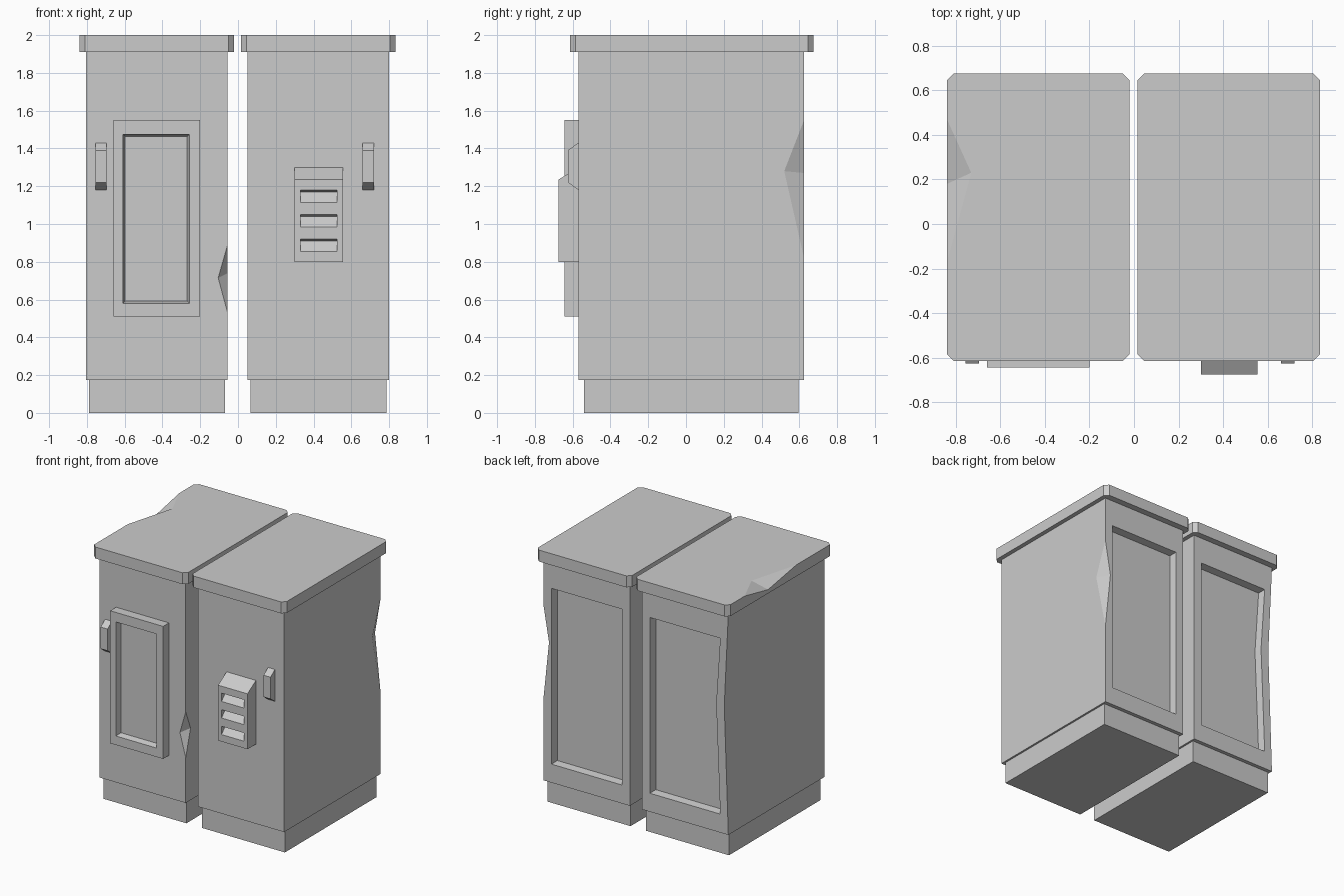
import bpy, bmesh
from mathutils import Vector

if "Cube" in bpy.data.objects:
    bpy.data.objects.remove(bpy.data.objects["Cube"])


def finish(bm, name):
    bmesh.ops.recalc_face_normals(bm, faces=bm.faces[:])
    me = bpy.data.meshes.new(name)
    bm.to_mesh(me)
    bm.free()
    ob = bpy.data.objects.new(name, me)
    bpy.context.collection.objects.link(ob)
    return ob


def box_bm(lo, hi):
    bm = bmesh.new()
    bmesh.ops.create_cube(bm, size=1)
    lo, hi = Vector(lo), Vector(hi)
    for v in bm.verts:
        v.co = (lo + hi) / 2 + v.co * (hi - lo)
    bm.normal_update()
    return bm


def recess(bm, side, x0, x1, z0, z1, depth, taper):
    """Sink a rectangular pocket into the face that points along side * y."""
    f = max(bm.faces, key=lambda f: f.normal.y * side)
    c = f.calc_center_median()
    for t, d in ((0, 0), (taper, depth)):
        bmesh.ops.inset_individual(bm, faces=[f], thickness=0.005)
        for v in f.verts:
            v.co = (x0 + t if v.co.x < c.x else x1 - t,
                    c.y - side * d,
                    z0 + t if v.co.z < c.z else z1 - t)


def prism(name, profile, x0, x1):
    """Extrude a (y, z) profile along x."""
    bm = bmesh.new()
    f = bm.faces.new([bm.verts.new((x0, y, z)) for y, z in profile])
    ext = bmesh.ops.extrude_face_region(bm, geom=[f])["geom"]
    bmesh.ops.translate(bm, vec=(x1 - x0, 0, 0),
                        verts=[g for g in ext if isinstance(g, bmesh.types.BMVert)])
    return finish(bm, name)


def cut(ob, cutter):
    cutter.hide_render = True
    cutter.display_type = 'WIRE'
    m = ob.modifiers.new("cut", 'BOOLEAN')
    m.operation = 'DIFFERENCE'
    m.solver = 'EXACT'
    m.object = cutter


def chip(ob, points):
    """Chip an edge: two ends on the edge, two apexes, one outer point."""
    bm = bmesh.new()
    for p in points:
        bm.verts.new(p)
    bmesh.ops.convex_hull(bm, input=bm.verts[:])
    cut(ob, finish(bm, ob.name + "_chip_cutter"))


parts = {}
for side, cx in (("left", -0.43), ("right", 0.425)):
    # Plinth
    finish(box_bm((cx - 0.36, -0.54, 0), (cx + 0.36, 0.595, 0.175)), side + "_plinth")

    # Body with recessed back panel
    bm = box_bm((cx - 0.375, -0.57, 0.175), (cx + 0.375, 0.625, 1.91))
    recess(bm, 1, cx - 0.305, cx + 0.305, 0.32, 1.70, 0.06, 0.008)
    if side == "left":
        # Buckled back corner
        geom = bm.verts[:] + bm.edges[:] + bm.faces[:]
        bmesh.ops.bisect_plane(bm, geom=geom, plane_co=(0, 0, 1.18), plane_no=(0, 0, 1))
        for v in bm.verts:
            if abs(v.co.z - 1.18) < 0.01 and v.co.x < -0.7 and v.co.y > 0.5:
                v.co.x += 0.035
    parts[side + "_body"] = finish(bm, side + "_body")

    # Lid with chamfered corners
    bm = box_bm((cx - 0.409, -0.615, 1.91), (cx + 0.409, 0.675, 2.0))
    upright = [e for e in bm.edges if abs(e.verts[0].co.z - e.verts[1].co.z) > 0.05]
    bmesh.ops.bevel(bm, geom=upright, offset=0.03, segments=1, affect='EDGES')
    parts[side + "_lid"] = finish(bm, side + "_lid")

    # Handle
    hx = -0.725 if side == "left" else 0.69
    prism(side + "_handle", [(-0.57, 1.43), (-0.625, 1.39), (-0.625, 1.22), (-0.57, 1.18)],
          hx - 0.03, hx + 0.03)

# Front door panel
bm = box_bm((-0.66, -0.643, 0.51), (-0.20, -0.57, 1.55))
recess(bm, -1, -0.61, -0.257, 0.58, 1.475, 0.045, 0.012)
finish(bm, "front_panel")

# Louvred vent box
vent = prism("vent_box", [(-0.57, 0.80), (-0.675, 0.80), (-0.675, 1.235), (-0.57, 1.30)],
             0.30, 0.555)
for i in range(3):
    z = 0.855 + 0.13 * i
    cut(vent, prism("vent_slot_cutter",
                    [(-0.695, z - 0.022), (-0.675, z), (-0.625, z + 0.054),
                     (-0.675, z + 0.065), (-0.695, z + 0.069)], 0.33, 0.525))

# Damage chips
chip(parts["left_body"], [(-0.055, -0.57, 0.53), (-0.055, -0.57, 0.89),
                          (-0.105, -0.57, 0.715), (-0.055, -0.51, 0.74), (0.0, -0.63, 0.72)])
chip(parts["right_body"], [(0.80, 0.625, 0.82), (0.80, 0.625, 1.55),
                           (0.80, 0.52, 1.28), (0.752, 0.625, 1.27), (0.90, 0.73, 1.27)])
chip(parts["left_lid"], [(-0.839, -0.17, 2.0), (-0.839, 0.47, 2.0),
                         (-0.73, 0.23, 2.0), (-0.839, 0.18, 1.94), (-0.92, 0.2, 2.06)])
